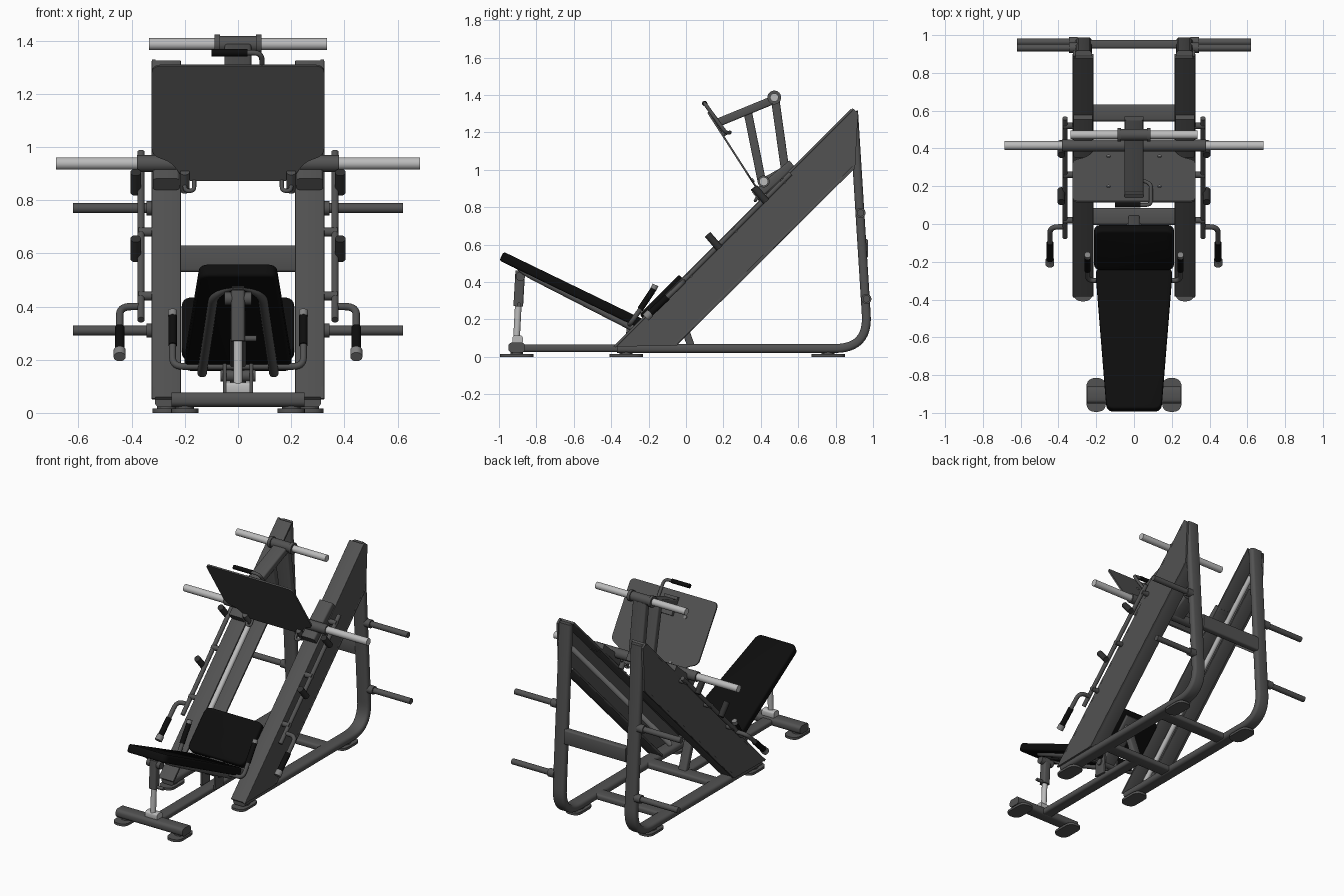
import bpy, bmesh, math
from mathutils import Vector as V

if "Cube" in bpy.data.objects:
    bpy.data.objects.remove(bpy.data.objects["Cube"])

def material(name, c):
    m = bpy.data.materials.new(name)
    m.diffuse_color = (c, c, c, 1)
    m.use_nodes = True
    m.node_tree.nodes["Principled BSDF"].inputs["Base Color"].default_value = m.diffuse_color
    return m

FRAME = material("dark grey paint", 0.085)
BLACK = material("black padding", 0.004)
CHROME = material("light grey metal", 0.5)
CAP = material("mid grey cap", 0.22)
RUBBER = material("charcoal rubber", 0.03)

def finish(name, bm, mat):
    bmesh.ops.recalc_face_normals(bm, faces=bm.faces)
    me = bpy.data.meshes.new(name)
    bm.to_mesh(me)
    bm.free()
    me.materials.append(mat)
    ob = bpy.data.objects.new(name, me)
    bpy.context.collection.objects.link(ob)
    return ob

def fillet(pts, r, n=7):
    """Round the inner corners of a path."""
    pts = [V(p) for p in pts]
    out = [pts[0]]
    for a, b, c in zip(pts, pts[1:], pts[2:]):
        p, q = b + (a - b).normalized() * r, b + (c - b).normalized() * r
        for i in range(n + 1):
            t = i / n
            out.append(p * (1 - t) ** 2 + b * 2 * t * (1 - t) + q * t * t)
    return out + [pts[-1]]

def section(w, h, r, n=5):
    """Rounded rectangle; a circle when r is half the size."""
    pts = []
    for k, (sx, sy) in enumerate(((1, 1), (-1, 1), (-1, -1), (1, -1))):
        for i in range(n):
            a = math.pi / 2 * (k + (i + .5) / n)
            pts.append((sx * (w / 2 - r) + r * math.cos(a), sy * (h / 2 - r) + r * math.sin(a)))
    return pts

def sweep(name, pts, w, h=None, mat=FRAME, corner=None, mirror=False):
    """Bar along a path: w is the size across (x), h the other way."""
    h = h or w
    corner = min(w, h) / 2 if corner is None else corner
    for s in ((1, -1) if mirror else (1,)):
        path = [V((p[0] * s, p[1], p[2])) for p in pts]
        bm, rings = bmesh.new(), []
        b = None
        for i, p in enumerate(path):
            t = (path[min(i + 1, len(path) - 1)] - path[max(i - 1, 0)]).normalized()
            if b is None:
                b = V((1, 0, 0)) if abs(t.x) < .8 else V((0, 1, 0))
            b = (b - t * b.dot(t)).normalized()
            n = t.cross(b)
            rings.append([bm.verts.new(p + b * u + n * v) for u, v in section(w, h, corner)])
        for r0, r1 in zip(rings, rings[1:]):
            for j in range(len(r0)):
                k = (j + 1) % len(r0)
                bm.faces.new((r0[j], r0[k], r1[k], r1[j]))
        bm.faces.new(rings[0])
        bm.faces.new(rings[-1])
        finish(name + ("" if not mirror else "_right" if s > 0 else "_left"), bm, mat)

def prism(name, outline, origin, u, v, depth, mat=FRAME, bevel=0, mirror=False):
    """Flat outline in the (u, v) plane, extruded by depth along u x v."""
    u, v = V(u).normalized(), V(v).normalized()
    n = u.cross(v)
    for s in ((1, -1) if mirror else (1,)):
        bm = bmesh.new()
        lo = [bm.verts.new(V(origin) + u * a + v * b) for a, b in outline]
        f = bm.faces.new(lo)
        ext = bmesh.ops.extrude_face_region(bm, geom=[f])["geom"]
        bmesh.ops.translate(bm, vec=n * depth, verts=[g for g in ext if isinstance(g, bmesh.types.BMVert)])
        bmesh.ops.recalc_face_normals(bm, faces=bm.faces)
        if bevel:
            es = [e for e in bm.edges if e.calc_face_angle(0) > .6]
            bmesh.ops.bevel(bm, geom=es, offset=bevel, segments=3, profile=.5, affect='EDGES')
        for vert in bm.verts:
            vert.co.x *= s
        finish(name + ("" if not mirror else "_right" if s > 0 else "_left"), bm, mat)

def rounded(corners, r, n=5):
    """Closed outline with rounded corners."""
    c = [V((a, b, 0)) for a, b in corners]
    m = (c[0] + c[-1]) / 2
    return [(p.x, p.y) for p in fillet([m] + c + [m], r, n)[:-1]]

# --- Inclined rail beams: channels open to the inside, with a guide rod
prism("rail_web", [(-.39, .055), (.89, 1.33), (.92, 1.305), (.904, 1.01), (-.05, .06)],
      (.31, 0, 0), (0, 1, 0), (0, 0, 1), .014, mirror=True)
sweep("rail_top_flange", [(.27, -.38, .055), (.27, .885, 1.32)], .11, .014, corner=.004, mirror=True)
sweep("rail_bottom_flange", [(.27, -.06, .065), (.27, .895, 1.015)], .11, .014, corner=.004, mirror=True)
sweep("guide_rod", [(.262, -.2, .08), (.262, .86, 1.14)], .034, mat=CHROME, mirror=True)

# --- Bent rear uprights running into the floor tubes
sweep("rear_upright", fillet([(.268, .896, 1.315), (.268, .975, .045), (.268, -.37, .045)], .18, 12),
      .09, .048, corner=.02, mirror=True)
sweep("rear_crossbar", [(-.23, .952, .58), (.23, .952, .58)], .045, .1, corner=.012)
for label, y in (("middle", .588), ("front", .04)):
    sweep(label + "_floor_crossbar", [(-.24, y, .046), (.24, y, .046)], .09, .04, corner=.015)
sweep("centre_floor_tube", [(0, -.9, .046), (0, .04, .046)], .08, .04, corner=.015)
sweep("front_foot_bar", [(-.25, -.905, .05), (.25, -.905, .05)], .09, .055, corner=.022)

# --- Floor pads
for label, x, y in (("front", .2, -.905), ("middle", .27, -.32), ("rear", .27, .76)):
    prism(label + "_floor_pad", rounded([(-.052, -.09), (.052, -.09), (.052, .09), (-.052, .09)], .05),
          (x, y, 0), (1, 0, 0), (0, 1, 0), .016, mirror=True)
    sweep(label + "_floor_pad_stem", [(x, y, .01), (x, y, .04)], .07, mirror=True)

# --- Plate storage pegs
for label, y, z in (("upper", .933, .77), ("lower", .964, .31)):
    sweep(label + "_storage_peg", [(.3, y, z), (.62, y, z)], .038, mirror=True)
    sweep(label + "_storage_collar", [(.3, y, z), (.345, y, z)], .054, mirror=True)

# --- Backrest: tapered pad, bent support tube, spine and adjustable post
D = V((0, .9, -.436))
prism("backrest_pad", rounded([(-.145, 0), (.145, 0), (.205, .83), (-.205, .83)], .04),
      (0, -.975, .562), (1, 0, 0), D, -.052, BLACK, .012)
sweep("backrest_support_tube", fillet([(.135, -.275, .15), (.09, -.86, .45), (0, -.9, .49),
      (-.09, -.86, .45), (-.135, -.275, .15)], .06), .036)
sweep("backrest_spine", [(0, -.91, .5), (0, -.26, .175)], .06, .05, corner=.01)
sweep("adjuster_post", [(0, -.908, .06), (0, -.893, .35)], .036, mat=CHROME)
sweep("adjuster_sleeve", [(0, -.897, .27), (0, -.886, .46)], .052, .052, corner=.012)
sweep("adjuster_base", [(-.045, -.9, .09), (.045, -.9, .09)], .055, .05, CHROME, .015)
sweep("adjuster_pivot", [(-.05, -.885, .43), (.05, -.885, .43)], .05)
sweep("adjuster_knob", [(.02, -.893, .28), (.07, -.893, .28)], .022)

# --- Seat pad on its pedestal
prism("seat_pad", rounded([(-.212, -.15), (.212, -.15), (.212, .15), (-.212, .15)], .045),
      (0, -.105, .295), (1, 0, 0), (0, 1, 1), .055, BLACK, .012)
sweep("seat_support", [(0, -.27, .15), (0, -.02, .385)], .1, .04, corner=.01)
sweep("seat_bracket", [(.05, -.28, .05), (.05, -.27, .2)], .014, .09, corner=.004, mirror=True)
sweep("seat_pivot", [(-.065, -.275, .14), (.065, -.275, .14)], .045)
sweep("seat_strut", [(0, .03, .05), (0, -.07, .33)], .06, .04, corner=.01)

# --- Seat side handles
sweep("seat_handle_tube", fillet([(-.246, -.18, .345), (-.246, -.3, .175), (.246, -.3, .175),
      (.246, -.18, .345)], .04), .026)
sweep("seat_grip", [(.246, -.245, .255), (.246, -.172, .365)], .033, mat=BLACK, mirror=True)
sweep("seat_grip_cap", [(.246, -.173, .364), (.246, -.163, .385)], .034, mat=CAP, mirror=True)

# --- Safety lock levers along the rails
sweep("lock_bar", [(.365, -.07, .35), (.365, .56, .98)], .028, mirror=True)
sweep("lock_handle_tube", fillet([(.365, -.015, .4), (.445, -.015, .4), (.445, -.2, .225)], .045), .028, mirror=True)
sweep("lock_grip", [(.445, -.1, .32), (.445, -.195, .23)], .037, mat=BLACK, mirror=True)
sweep("lock_grip_cap", [(.445, -.19, .235), (.445, -.215, .211)], .046, mat=CAP, mirror=True)
for label, y in (("lower", .145), ("upper", .395)):
    z = y + .48
    sweep(label + "_lock_stop", [(.385, y + .035, z - .045), (.385, y - .03, z + .03)], .04, mat=RUBBER, mirror=True)
for i, y in enumerate((.02, .26, .52)):
    sweep("lock_mount_%d" % (i + 1), [(.31, y, y + .42), (.375, y, y + .42)], .034, mirror=True)

# --- Carriage: sled blocks, lower loading bar and sleeves
sweep("carriage_sled", [(.27, .37, .86), (.27, .57, 1.03)], .1, .055, corner=.012, mirror=True)
sweep("carriage_stop", [(.2, .41, .835), (.2, .36, .905)], .035, .035, mirror=True)
sweep("carriage_hook", fillet([(.2, .4, .89), (.2, .37, .835), (.165, .37, .835), (.165, .4, .88)], .018), .016, mirror=True)
sweep("lower_loading_bar", [(-.38, .415, .938), (.38, .415, .938)], .064)
sweep("lower_plate_sleeve", [(.36, .415, .938), (.685, .415, .938)], .047, mat=CHROME, mirror=True)

# --- Carriage linkage
sweep("linkage_base", [(0, .4, .925), (0, .56, 1.015)], .1, .045, corner=.01)
sweep("front_link", [(0, .405, .94), (0, .33, 1.31)], .09, .045, corner=.01)
sweep("rear_link", [(0, .53, 1.0), (0, .478, 1.37)], .1, .045, corner=.01)
sweep("footplate_arm", [(0, .165, 1.25), (0, .47, 1.375)], .1, .045, corner=.01)
sweep("top_pivot", [(-.085, .472, 1.387), (.085, .472, 1.387)], .062)
sweep("top_pivot_collar", [(.068, .472, 1.387), (.088, .472, 1.387)], .074, mirror=True)
sweep("top_plate_sleeve", [(.08, .472, 1.387), (.335, .472, 1.387)], .045, mat=CHROME, mirror=True)

# --- Foot plate with bolts and release handle
P = V((0, .54, -.84)).normalized()
prism("footplate", rounded([(-.325, 0), (.325, 0), (.325, .40), (.25, .43), (.2, .515), (-.2, .515),
      (-.25, .43), (-.325, .40)], .035), (0, .122, 1.31), (1, 0, 0), P, -.01)
N = V((0, -.84, -.54)).normalized()
for i, t in enumerate((.14, .435)):
    c = V((.135, .122, 1.31)) + P * t
    sweep("footplate_bolt_%d" % (i + 1), [c - N * .006, c + N * .006], .02, mat=CAP, mirror=True)
sweep("footplate_mount", [(0, .15, 1.285), (0, .215, 1.185)], .1, .022, corner=.004)
sweep("release_handle_tube", fillet([(-.09, .1, 1.355), (.09, .1, 1.355), (.09, .215, 1.195),
      (.03, .235, 1.2)], .035), .02)
sweep("release_grip", [(-.1, .1, 1.355), (.035, .1, 1.355)], .028, mat=BLACK)

# Smooth curved surfaces, keep hard edges
bpy.ops.object.select_all(action='SELECT')
bpy.context.view_layer.objects.active = bpy.context.collection.objects[0]
bpy.ops.object.shade_smooth_by_angle(angle=math.radians(35))
